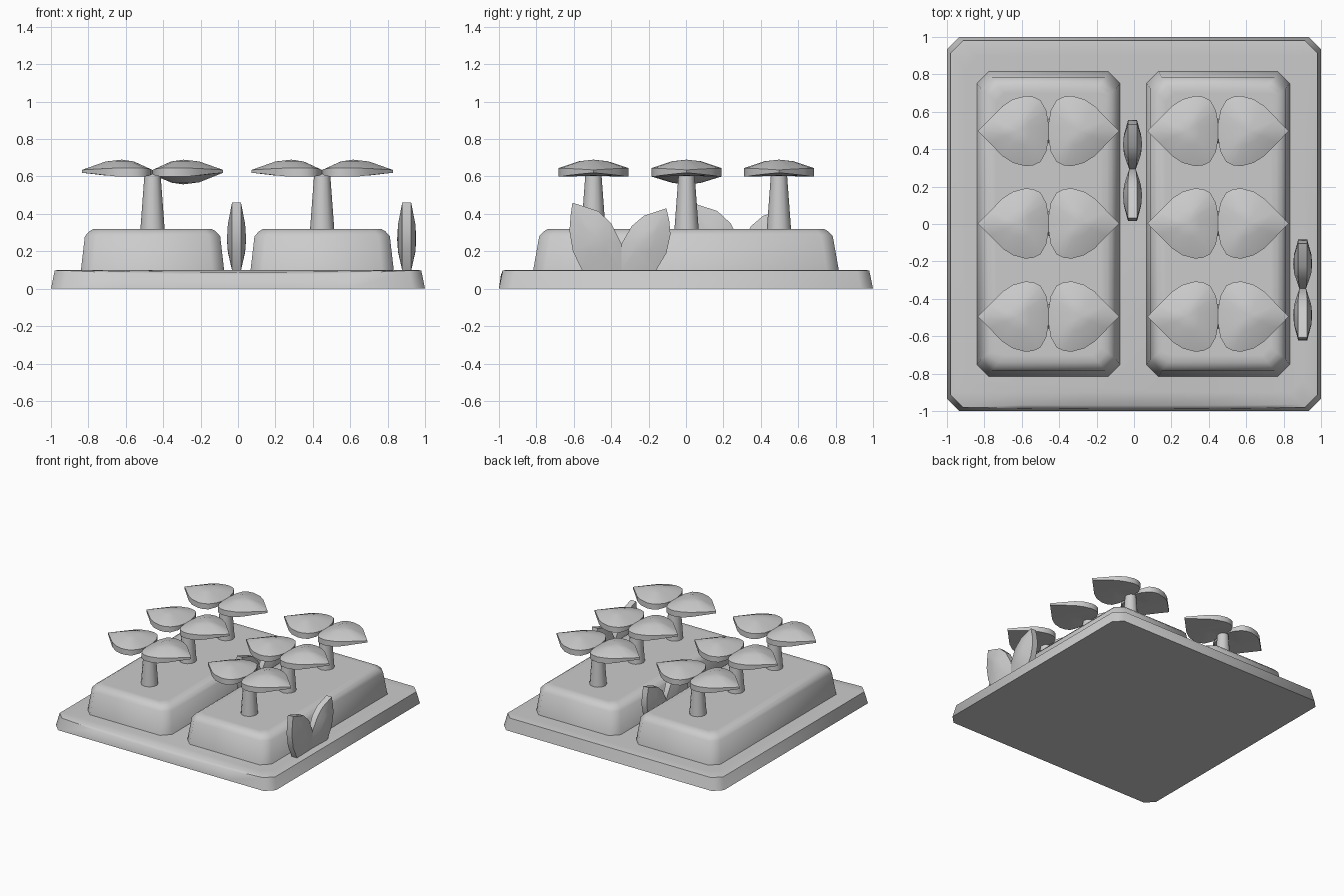
import bpy, bmesh, math
from mathutils import Vector

cube = bpy.data.objects.get("Cube")
if cube:
    bpy.data.objects.remove(cube, do_unlink=True)

grey = bpy.data.materials.new("plain_grey")
grey.use_nodes = True
COLOUR = (0.6, 0.6, 0.6, 1)
grey.diffuse_color = COLOUR
grey.node_tree.nodes["Principled BSDF"].inputs["Base Color"].default_value = COLOUR


def finish(bm, name, angle):
    """Turn a bmesh into a smooth shaded object with the shared material."""
    bmesh.ops.recalc_face_normals(bm, faces=bm.faces)
    me = bpy.data.meshes.new(name)
    bm.to_mesh(me)
    bm.free()
    me.materials.append(grey)
    ob = bpy.data.objects.new(name, me)
    bpy.context.collection.objects.link(ob)
    bpy.ops.object.select_all(action='DESELECT')
    ob.select_set(True)
    bpy.context.view_layer.objects.active = ob
    bpy.ops.object.shade_smooth_by_angle(angle=math.radians(angle))
    return ob


def bridge(bm, a, b):
    n = len(a)
    for i in range(n):
        bm.faces.new((a[i], a[(i + 1) % n], b[(i + 1) % n], b[i]))


def loft(name, rings, angle):
    """Skin a stack of rings and cap both ends."""
    bm = bmesh.new()
    loops = [[bm.verts.new(p) for p in ring] for ring in rings]
    for a, b in zip(loops, loops[1:]):
        bridge(bm, a, b)
    bm.faces.new(loops[0])
    bm.faces.new(loops[-1])
    return finish(bm, name, angle)


def slab_ring(cx, hx, hy, z, c):
    """Rectangle with cut corners."""
    pts = [(-hx + c, -hy), (hx - c, -hy), (hx, -hy + c), (hx, hy - c),
           (hx - c, hy), (-hx + c, hy), (-hx, hy - c), (-hx, -hy + c)]
    return [(cx + x, y, z) for x, y in pts]


def pillow(name, outline, centre, crown, belly, place, angle=40):
    """Leaf solid: rim points (u, v, low, high), domed to crown and belly."""
    bm = bmesh.new()
    cu, cv = centre
    low = [bm.verts.new(place(u, v, l)) for u, v, l, h in outline]
    high = [bm.verts.new(place(u, v, h)) for u, v, l, h in outline]
    bridge(bm, low, high)
    for rim, side, peak in ((low, 2, belly), (high, 3, crown)):
        s = 0.4
        inner = [bm.verts.new(place(cu + (p[0] - cu) * s, cv + (p[1] - cv) * s,
                                    p[side] + (peak - p[side]) * 0.82)) for p in outline]
        bridge(bm, rim, inner)
        tip = bm.verts.new(place(cu, cv, peak))
        for i in range(len(inner)):
            bm.faces.new((inner[i], inner[(i + 1) % len(inner)], tip))
    return finish(bm, name, angle)


# Base tray, with a slight dip along the front rim
def tray_ring(half, z, dip):
    ring = slab_ring(0, half, half, z, 0.065)
    front = [(x, -half - dip * 0.4 * (1 - (x / 0.9) ** 2),
              z - dip * (1 - (x / 0.9) ** 2)) for x in (-0.6, -0.3, 0, 0.3, 0.6)]
    return ring[:1] + front + ring[1:]


loft("base_tray", [tray_ring(1.0, 0, 0), tray_ring(0.98, 0.097, 0.025),
                   tray_ring(0.965, 0.1, 0.012), tray_ring(0.9, 0.1, 0)], 50)

# Rim of one half of a canopy leaf: distance from stem, half width, low, high
HALF = [(0.0, 0.04, 0.615, 0.635), (0.012, 0.11, 0.605, 0.64), (0.043, 0.165, 0.6, 0.645),
        (0.08, 0.183, 0.6, 0.645), (0.123, 0.188, 0.6, 0.645), (0.19, 0.17, 0.6, 0.645),
        (0.246, 0.134, 0.606, 0.643), (0.315, 0.064, 0.614, 0.639)]
LEAF = ([(d, w, l, h) for d, w, l, h in HALF] + [(0.378, 0, 0.62, 0.635)]
        + [(d, -w, l, h) for d, w, l, h in reversed(HALF)])

for side, bx in (("right", -0.457), ("left", 0.45)):
    # Raised planting bed
    loft(side + "_bed", [slab_ring(bx, 0.383, 0.817, 0.098, 0.065),
                         slab_ring(bx, 0.362, 0.785, 0.28, 0.06),
                         slab_ring(bx, 0.338, 0.76, 0.307, 0.055),
                         slab_ring(bx, 0.315, 0.738, 0.32, 0.05),
                         slab_ring(bx, 0.28, 0.70, 0.32, 0.045)], 50)
    for row, y in (("front", -0.495), ("middle", 0.003), ("back", 0.497)):
        # Tapered stem
        rings = [[(bx + r * math.cos(a * math.pi / 6), y + r * math.sin(a * math.pi / 6), z)
                  for a in range(12)] for r, z in ((0.065, 0.315), (0.043, 0.612))]
        loft(f"{side}_{row}_stem", rings, 40)
        # Pair of leaves; one hangs deeper underneath
        for label, s in (("outer", -1), ("inner", 1)):
            deep = side == "right" and row == "middle" and s == 1
            pillow(f"{side}_{row}_{label}_leaf", LEAF, (0.165, 0), 0.69,
                   0.558 if deep else 0.602,
                   lambda u, v, w, s=s: (bx + s * u, y + v, w))

# Upright sprouts made of two pointed blades: y, z outlines around the fork
BLADES = {
    "front": ([(0, 0.098), (0, 0.24), (-0.055, 0.35), (-0.125, 0.415), (-0.262, 0.46),
               (-0.272, 0.39), (-0.278, 0.31), (-0.26, 0.2), (-0.21, 0.098)], (-0.14, 0.27)),
    "back": ([(0, 0.098), (0, 0.24), (0.055, 0.335), (0.12, 0.39), (0.24, 0.43),
              (0.256, 0.36), (0.262, 0.29), (0.24, 0.19), (0.185, 0.098)], (0.13, 0.26)),
}
for sprout, sx, sy in (("middle_sprout", -0.008, 0.293), ("left_sprout", 0.902, -0.345)):
    for blade, (pts, centre) in BLADES.items():
        rim = [(u, v, -0.018 if u == 0 else -0.024, 0.018 if u == 0 else 0.024)
               for u, v in pts]
        pillow(f"{sprout}_{blade}_blade", rim, centre, 0.051, -0.051,
               lambda u, v, w: (sx + w, sy + u, v))
